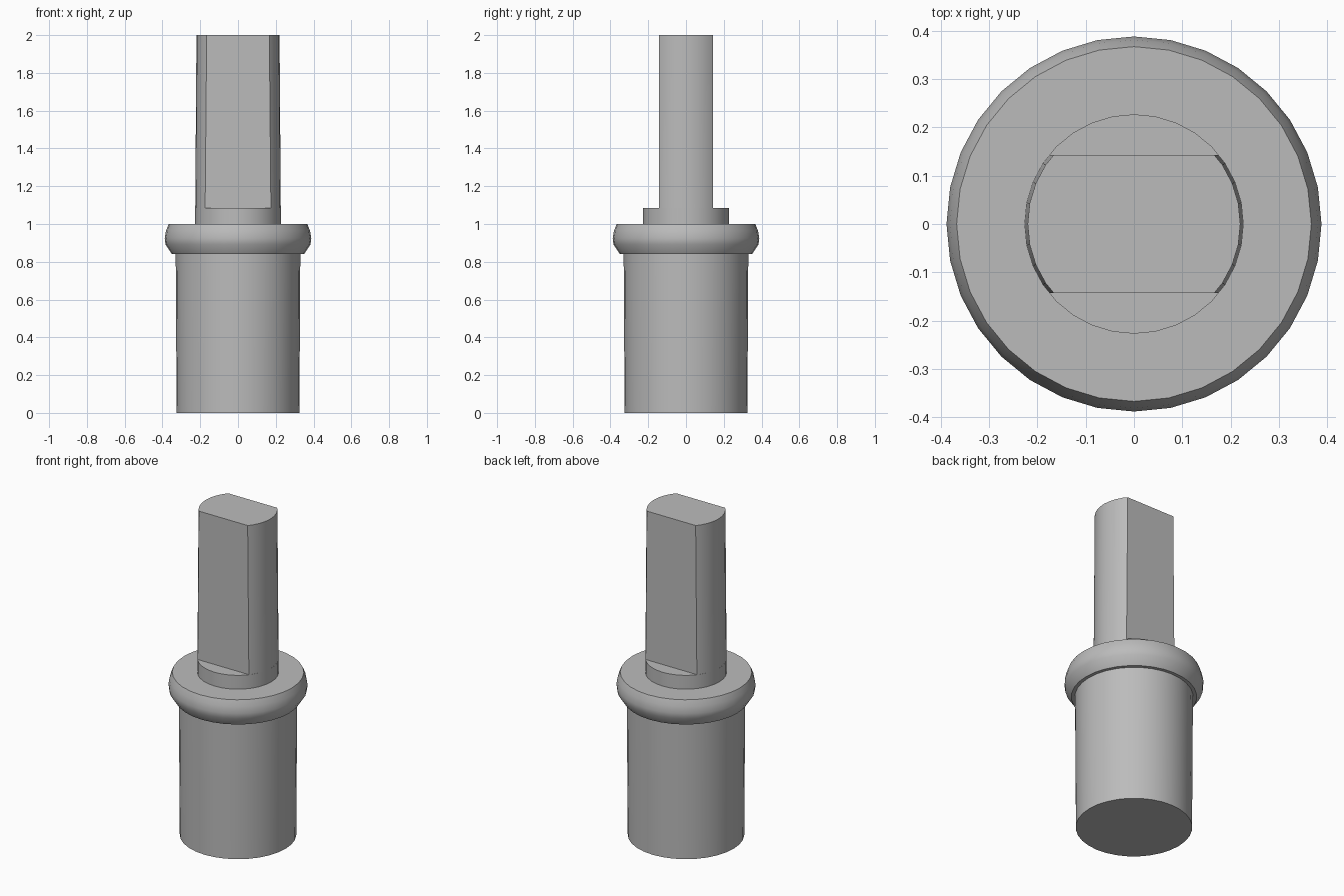
import bpy
import bmesh
from math import cos, sin, tau, radians

if "Cube" in bpy.data.objects:
    bpy.data.objects.remove(bpy.data.objects["Cube"], do_unlink=True)

SIDES = 32

steel = bpy.data.materials.new("grey steel")
steel.use_nodes = True
colour = (0.5, 0.5, 0.5, 1)
steel.diffuse_color = colour
steel.node_tree.nodes["Principled BSDF"].inputs["Base Color"].default_value = colour


def lathe(name, profile, flat=None):
    """Closed round solid from (radius, height) points, optionally trimmed at y = +-flat."""
    bm = bmesh.new()
    rings = [[bm.verts.new((r * cos(tau * i / SIDES), r * sin(tau * i / SIDES), z))
              for i in range(SIDES)] for r, z in profile]
    for low, high in zip(rings, rings[1:]):
        for i in range(SIDES):
            j = (i + 1) % SIDES
            bm.faces.new((low[i], low[j], high[j], high[i]))
    bm.faces.new(rings[0][::-1])
    bm.faces.new(rings[-1])
    if flat:
        for side in (-1, 1):
            cut = bmesh.ops.bisect_plane(
                bm, geom=bm.verts[:] + bm.edges[:] + bm.faces[:],
                plane_co=(0, side * flat, 0), plane_no=(0, side, 0), clear_outer=True)
            edges = [e for e in cut["geom_cut"] if isinstance(e, bmesh.types.BMEdge)]
            bmesh.ops.contextual_create(bm, geom=edges)
    bmesh.ops.recalc_face_normals(bm, faces=bm.faces[:])
    mesh = bpy.data.meshes.new(name)
    bm.to_mesh(mesh)
    bm.free()
    mesh.materials.append(steel)
    obj = bpy.data.objects.new(name, mesh)
    bpy.context.collection.objects.link(obj)
    bpy.ops.object.select_all(action='DESELECT')
    obj.select_set(True)
    bpy.context.view_layer.objects.active = obj
    bpy.ops.object.shade_smooth_by_angle(angle=radians(30))
    return obj


# Thick lower body, flaring very slightly upwards
lathe("lower_body", [(0.325, 0), (0.33, 0.85)])

# Collar with a chamfered underside and rounded upper rim
lathe("collar", [(0.35, 0.84), (0.384, 0.892), (0.388, 0.925), (0.381, 0.965), (0.367, 1.0)])

# Round foot of the shaft
lathe("shaft_foot", [(0.227, 0.98), (0.227, 1.085)])

# Shaft with two flats, tapering slightly to the top
lathe("flatted_shaft", [(0.227, 1.0), (0.22, 2.0)], flat=0.143)
